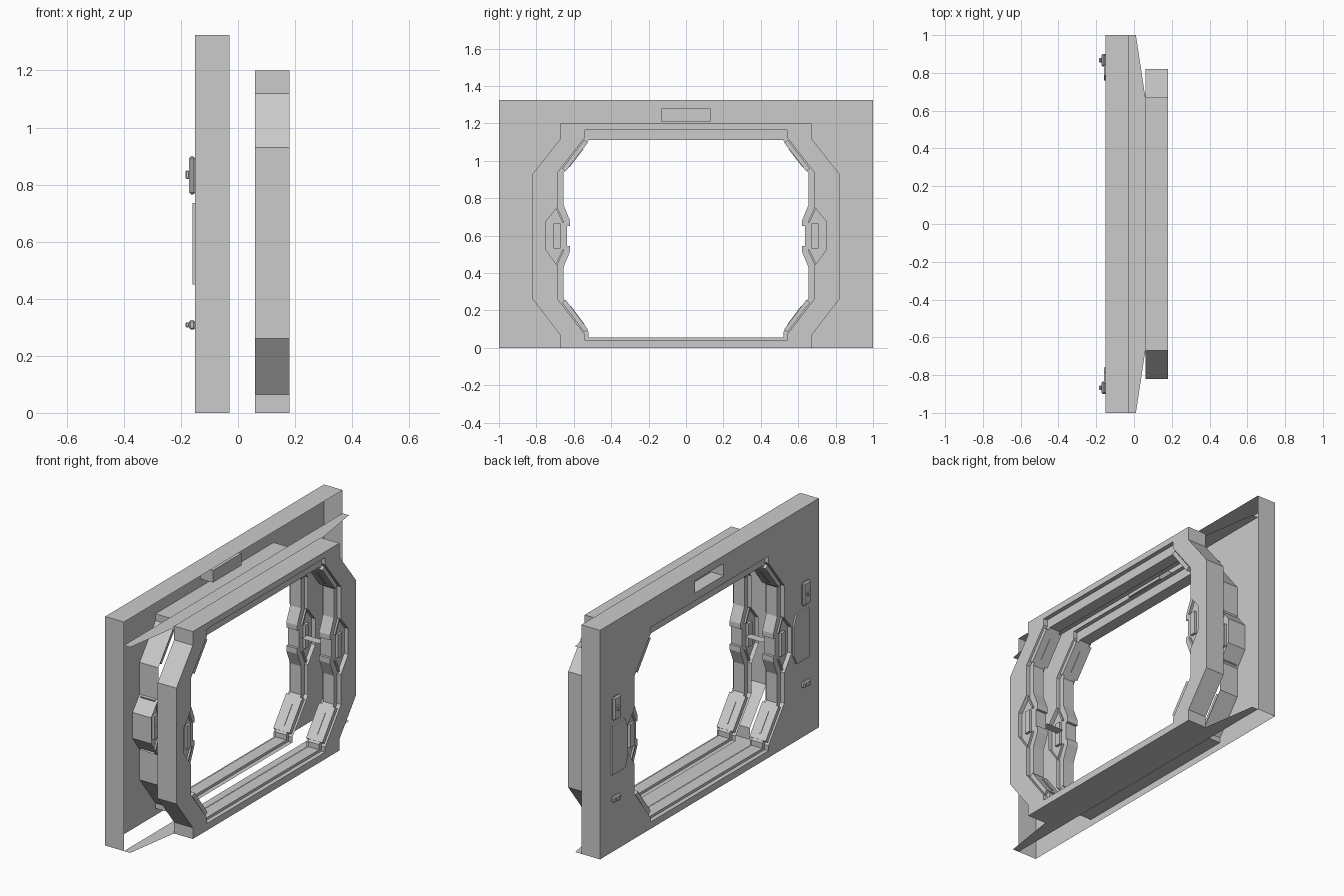
import bpy, bmesh
from mathutils import Vector

if "Cube" in bpy.data.objects:
    bpy.data.objects.remove(bpy.data.objects["Cube"])

# Half outlines (y, z) from top to bottom
OUTER = [(.67, 1.2), (.67, 1.12), (.82, .93), (.82, .26), (.67, .065), (.67, 0)]
LINING = [(.54, 1.165), (.54, 1.125), (.685, .94), (.685, .755), (.75, .675),
          (.75, .525), (.685, .435), (.685, .26), (.54, .07), (.54, .04)]
RIB = [(.52, 1.11), (.655, .935), (.655, .765), (.62, .68), (.62, .65), (.635, .65),
       (.635, .545), (.62, .545), (.62, .515), (.655, .43), (.655, .265), (.52, .085), (.52, .055)]
WALL = [(1, 1.325), (1, 0)]
SLOT = [(.13, 1.28), (.13, 1.21)]


def full(half):
    return half + [(-y, z) for y, z in reversed(half)]


def finish(name, bm, face_dir=None):
    bmesh.ops.remove_doubles(bm, verts=bm.verts, dist=1e-5)
    if face_dir is None:
        bmesh.ops.recalc_face_normals(bm, faces=bm.faces)
    else:
        flip = [f for f in bm.faces if f.normal.dot(Vector(face_dir)) < 0]
        bmesh.ops.reverse_faces(bm, faces=flip)
    me = bpy.data.meshes.new(name)
    bm.to_mesh(me)
    bm.free()
    ob = bpy.data.objects.new(name, me)
    bpy.context.collection.objects.link(ob)
    return ob


def plate(name, x, halves, side):
    """Flat face at x bounded by the first outline, with the others as holes."""
    bm = bmesh.new()
    edges = []
    for half in halves:
        vs = [bm.verts.new((x, y, z)) for y, z in full(half)]
        edges += [bm.edges.new((vs[i - 1], vs[i])) for i in range(len(vs))]
    bmesh.ops.triangle_fill(bm, edges=edges, use_beauty=True, normal=(side, 0, 0))
    bm.normal_update()
    return finish(name, bm, (side, 0, 0))


def sleeve(name, half, x0, x1, inward=True, skip_bottom=False, back=None):
    """Outline swept along x; back closes the sleeve with a face at that x."""
    bm = bmesh.new()
    pts = full(half)
    a = [bm.verts.new((x0, *p)) for p in pts]
    b = [bm.verts.new((x1, *p)) for p in pts]
    n = len(pts)
    for i in range(n):
        j = (i + 1) % n
        if skip_bottom and pts[i][1] == 0 and pts[j][1] == 0:
            continue
        # full() runs clockwise seen from +x, so this winding points inward
        f = (a[i], a[j], b[j], b[i])
        bm.faces.new(f if inward else f[::-1])
    if back is not None:
        bm.faces.new(b)
    bm.normal_update()
    if not inward or back is not None:
        c = Vector((0, sum(p[0] for p in pts) / n, sum(p[1] for p in pts) / n))
        for f in bm.faces:
            d = f.calc_center_median() - c
            d.x = 0
            if abs(f.normal.x) < .5 and (f.normal.dot(d) > 0) == inward:
                f.normal_flip()
    return finish(name, bm, None if not inward and back is None and not skip_bottom else f_dir(bm))


def f_dir(bm):
    return (0, 0, 0)


def prism(name, pts, x0, x1, bevel=0):
    """Closed yz polygon extruded along x, on both sides of the model."""
    for s, tag in ((1, "_a"), (-1, "_b")):
        bm = bmesh.new()
        f = bm.faces.new([bm.verts.new((x0, s * y, z)) for y, z in pts])
        g = bmesh.ops.extrude_face_region(bm, geom=[f])
        vs = [v for v in g["geom"] if isinstance(v, bmesh.types.BMVert)]
        bmesh.ops.translate(bm, verts=vs, vec=(x1 - x0, 0, 0))
        ob = finish(name + tag, bm)
        if bevel:
            m = ob.modifiers.new("bevel", "BEVEL")
            m.width, m.segments = bevel, 1


def rect(y0, y1, z0, z1):
    return [(y0, z0), (y1, z0), (y1, z1), (y0, z1)]


def strip(p, q, t0, t1, d0, d1):
    """Rectangle along segment p-q, from depth d0 to d1 towards the opening centre."""
    p, q = Vector(p), Vector(q)
    n = (q - p).orthogonal().normalized()
    if n.dot(Vector((0, .6)) - p) < 0:
        n = -n
    a, b = p.lerp(q, t0), p.lerp(q, t1)
    return [tuple(v) for v in (a + n * d0, b + n * d0, b + n * d1, a + n * d1)]


# Hollow wall: pierced face, top and side returns, sign recess
plate("wall_face", -.15, [WALL, LINING, SLOT], -1)
sleeve("wall_returns", WALL, -.15, -.03, inward=False, skip_bottom=True)
sleeve("wall_slot_recess", SLOT, -.15, -.07, back=True)

# Octagonal inner frame: face and outer shell
plate("frame_face", .18, [OUTER, LINING], 1)
sleeve("frame_outer_shell", OUTER, .06, .18, inward=False)

# Lining, raised rib, diagonal pads and side handles, once for each ring
for tag, c in (("wall", -.09), ("frame", .12)):
    sleeve(tag + "_lining", LINING, c - .06, c + .06)
    plate(tag + "_rib_front", c - .035, [LINING, RIB], -1)
    plate(tag + "_rib_back", c + .035, [LINING, RIB], 1)
    sleeve(tag + "_rib_inner", RIB, c - .035, c + .035)
    for nm, p, q in (("upper", RIB[0], RIB[1]), ("lower", RIB[10], RIB[11])):
        prism(f"{tag}_{nm}_pad", strip(p, q, .06, .94, -.02, .004), c - .052, c + .052)
        prism(f"{tag}_{nm}_pad_strip", strip(p, q, .25, .8, .003, .007), c - .008, c + .008)
    prism(tag + "_side_handle", rect(.672, .708, .53, .665), c - .05, c + .05)
    for nm, p, q in (("upper", (.655, .67), (.695, .755)), ("lower", (.655, .525), (.695, .44))):
        prism(f"{tag}_{nm}_rail", strip(p, q, 0, 1, -.005, .005), c - .045, c + .045)

# Tapered floor and ceiling plates joining wall and frame
for name, z in (("floor_plate", 0.0), ("ceiling_plate", 1.19)):
    bm = bmesh.new()
    bm.faces.new([bm.verts.new((x, y, z)) for x, y in
                  ((-.03, -1), (.01, -1), (.06, -.67), (.06, .67), (.01, 1), (-.03, 1))])
    bm.normal_update()
    finish(name, bm, (0, 0, 1))

# Small ledges bridging the two rings at mid height
for s in (1, -1):
    bm = bmesh.new()
    bm.faces.new([bm.verts.new((x, s * y, .6)) for x, y in
                  ((-.04, .64), (.07, .64), (.07, .69), (-.04, .69))])
    bm.normal_update()
    finish("side_ledge", bm, (0, 0, 1))

# Control panels and buttons on the wall face
prism("access_panel", [(.90, .45), (.90, .735), (.785, .735), (.76, .68), (.76, .505), (.785, .45)],
      -.16, -.15)
prism("upper_control", rect(.835, .90, .765, .90), -.172, -.15, .008)
prism("upper_button", rect(.855, .88, .82, .85), -.184, -.17, .004)
prism("lower_control", rect(.835, .90, .292, .325), -.172, -.15, .006)
prism("lower_button", rect(.855, .88, .30, .317), -.184, -.17, .003)
